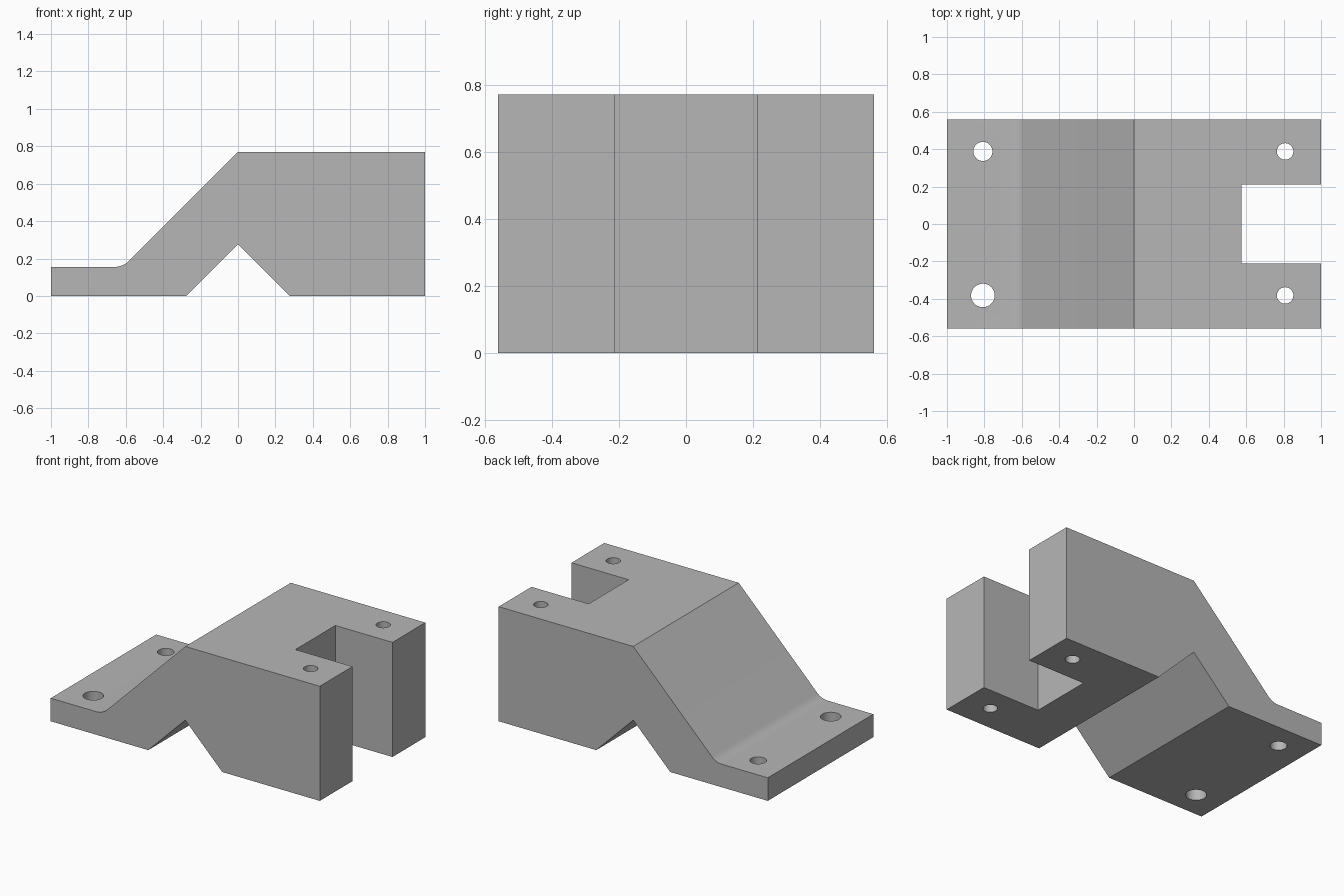
import bpy, bmesh, math
from mathutils import Vector

cube = bpy.data.objects.get("Cube")
if cube:
    bpy.data.objects.remove(cube, do_unlink=True)

HEIGHT, HALF_DEPTH, FLANGE = 0.77, 0.56, 0.155
NOTCH = 0.275

grey = bpy.data.materials.new("plain grey")
grey.use_nodes = True
grey.diffuse_color = (0.47, 0.47, 0.47, 1)
grey.node_tree.nodes["Principled BSDF"].inputs["Base Color"].default_value = grey.diffuse_color


def extrude(name, points, offset):
    """Solid made by extruding a closed outline along an offset."""
    bm = bmesh.new()
    face = bm.faces.new([bm.verts.new(p) for p in points])
    result = bmesh.ops.extrude_face_region(bm, geom=[face])
    moved = [v for v in result["geom"] if isinstance(v, bmesh.types.BMVert)]
    bmesh.ops.translate(bm, vec=Vector(offset), verts=moved)
    bmesh.ops.recalc_face_normals(bm, faces=bm.faces)
    mesh = bpy.data.meshes.new(name)
    bm.to_mesh(mesh)
    bm.free()
    mesh.materials.append(grey)
    obj = bpy.data.objects.new(name, mesh)
    bpy.context.collection.objects.link(obj)
    return obj


def cut(target, cutter):
    """Subtract a cutter and discard it."""
    cutter.hide_render = True
    mod = target.modifiers.new("cut", 'BOOLEAN')
    mod.operation = 'DIFFERENCE'
    mod.solver = 'EXACT'
    mod.object = cutter
    bpy.context.view_layer.objects.active = target
    bpy.ops.object.modifier_apply(modifier=mod.name)
    bpy.data.objects.remove(cutter, do_unlink=True)


# Side profile: flange, rounded inner corner, 45 degree ramp, block, notch below
corner = FLANGE - HEIGHT
radius = 0.11
start = corner - radius * math.tan(math.pi / 8)
fillet = []
for i in range(9):
    a = -math.pi / 2 + math.pi / 4 * i / 8
    fillet.append((start + radius * math.cos(a), FLANGE + radius + radius * math.sin(a)))
profile = [(-1, 0), (-1, FLANGE)] + fillet + [
    (0, HEIGHT), (1, HEIGHT), (1, 0), (NOTCH, 0), (0, NOTCH), (-NOTCH, 0)]
bracket = extrude("bracket", [(x, -HALF_DEPTH, z) for x, z in profile],
                  (0, 2 * HALF_DEPTH, 0))

# Open slot in the block end
slot = [(0.575, -0.212), (1.2, -0.212), (1.2, 0.212), (0.575, 0.212)]
cut(bracket, extrude("slot_cutter", [(x, y, -0.1) for x, y in slot], (0, 0, 1)))

# Bolt holes: two in the flange of different size, two through the block
for x, y, r in [(-0.808, 0.388, 0.051), (-0.808, -0.382, 0.063),
                (0.808, 0.388, 0.044), (0.808, -0.382, 0.044)]:
    ring = [(x + r * math.cos(i * math.tau / 48), y + r * math.sin(i * math.tau / 48), -0.1)
            for i in range(48)]
    cut(bracket, extrude("hole_cutter", ring, (0, 0, 1)))

# Smooth the round surfaces only
bpy.ops.object.select_all(action='DESELECT')
bracket.select_set(True)
bpy.context.view_layer.objects.active = bracket
bpy.ops.object.shade_smooth_by_angle(angle=math.radians(30))
